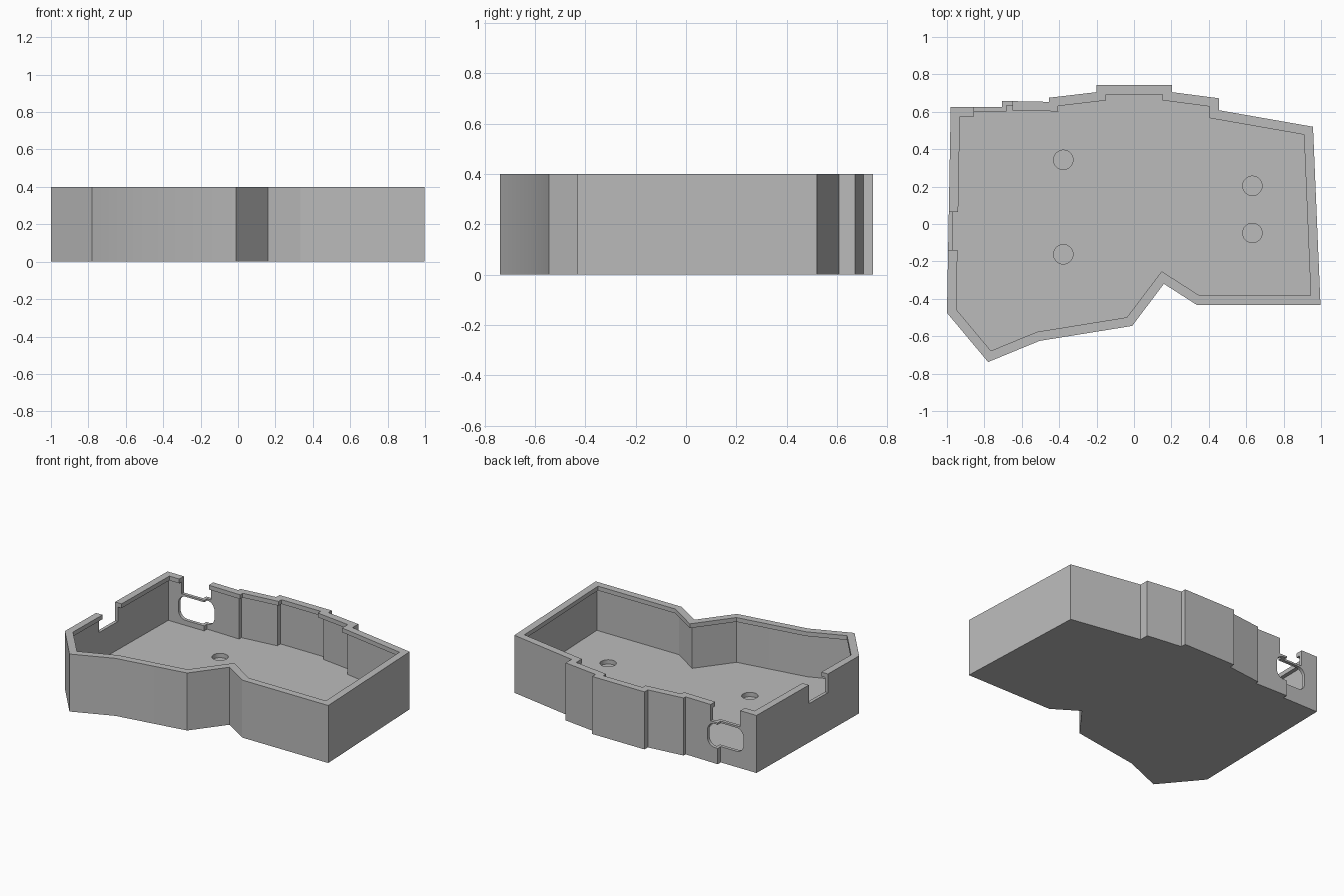
import bpy, bmesh, math
from mathutils import Vector

if "Cube" in bpy.data.objects:
    bpy.data.objects.remove(bpy.data.objects["Cube"])

HEIGHT, FLOOR, LIP = 0.40, 0.075, 0.03
THIN, THICK = 0.023, 0.05

# Outer outline, counter-clockwise seen from above
OUTLINE = [(-0.98, 0.625), (-1, -0.475), (-0.78, -0.738), (-0.505, -0.625),
           (-0.01, -0.545), (0.16, -0.32), (0.335, -0.432), (0.997, -0.432),
           (0.957, 0.52), (0.455, 0.608), (0.455, 0.672), (0.202, 0.705),
           (0.202, 0.742), (-0.2, 0.742), (-0.2, 0.705), (-0.455, 0.675),
           (-0.455, 0.653), (-0.705, 0.658), (-0.705, 0.625)]


def inset(points, d):
    """Move every edge of a counter-clockwise polygon inward by d."""
    result = []
    n = len(points)
    for i in range(n):
        a, b, c = (Vector(points[(i + k) % n]) for k in (-1, 0, 1))
        e1, e2 = (b - a).normalized(), (c - b).normalized()
        n1, n2 = Vector((-e1.y, e1.x)), Vector((-e2.y, e2.x))
        result.append(tuple(b + (n1 + n2) * d / (1 + n1.dot(n2))))
    return result


def prism(name, points, low, high, axis="z"):
    """Extrude a flat polygon along z, or along y when given (x, z) points."""
    def place(p, h):
        return (p[0], p[1], h) if axis == "z" else (p[0], h, p[1])
    bm = bmesh.new()
    bottom = bm.faces.new([bm.verts.new(place(p, low)) for p in points])
    top = bmesh.ops.extrude_face_region(bm, geom=[bottom])["geom"]
    shift = Vector(place((0, 0), high - low))
    bmesh.ops.translate(bm, vec=shift,
                        verts=[v for v in top if isinstance(v, bmesh.types.BMVert)])
    bmesh.ops.recalc_face_normals(bm, faces=bm.faces)
    mesh = bpy.data.meshes.new(name)
    bm.to_mesh(mesh)
    bm.free()
    obj = bpy.data.objects.new(name, mesh)
    bpy.context.collection.objects.link(obj)
    return obj


def rect(x0, x1, y0, y1):
    return [(x0, y0), (x1, y0), (x1, y1), (x0, y1)]


def circle(x, y, r, n=32):
    return [(x + r * math.cos(2 * math.pi * i / n),
             y + r * math.sin(2 * math.pi * i / n)) for i in range(n)]


def rounded_rect(x0, x1, y0, y1, r, steps=6):
    points = []
    corners = [(x1 - r, y1 - r), (x0 + r, y1 - r), (x0 + r, y0 + r), (x1 - r, y0 + r)]
    for k, (cx, cy) in enumerate(corners):
        for i in range(steps + 1):
            t = math.pi / 2 * (k + i / steps)
            points.append((cx + r * math.cos(t), cy + r * math.sin(t)))
    return points


# Solid tray body
tray = prism("case_tray", OUTLINE, 0, HEIGHT)

# Cavity with an overhanging lip at the top
cutters = [
    prism("cavity_cutter", inset(OUTLINE, THIN), FLOOR, HEIGHT - LIP),
    prism("lip_cutter", inset(OUTLINE, THICK), 0.25, 0.5),
    # Notches in the left wall and the back wall
    prism("left_notch_cutter", rect(-1.1, -0.9, -0.14, 0.063), 0.27, 0.5),
    prism("back_notch_cutter", rect(-0.855, -0.65, 0.5, 0.72), 0.287, 0.5),
    # Rounded port opening in the back wall
    prism("port_cutter", rounded_rect(-0.88, -0.625, 0.11, 0.274, 0.055),
          0.55, 0.72, axis="y"),
]
# Shallow round pockets in the floor
for x, y in [(-0.378, 0.343), (-0.378, -0.162), (0.633, 0.204), (0.633, -0.048)]:
    cutters.append(prism("pocket_cutter", circle(x, y, 0.052), FLOOR - 0.03, 0.2))

bpy.context.view_layer.objects.active = tray
tray.select_set(True)
for cutter in cutters:
    cutter.hide_render = True
    mod = tray.modifiers.new(cutter.name, "BOOLEAN")
    mod.operation = "DIFFERENCE"
    mod.solver = "EXACT"
    mod.object = cutter
    bpy.ops.object.modifier_apply(modifier=mod.name)
    bpy.data.objects.remove(cutter)

# One plain grey
grey = bpy.data.materials.new("grey_plastic")
grey.diffuse_color = (0.5, 0.5, 0.5, 1)
grey.use_nodes = True
grey.node_tree.nodes["Principled BSDF"].inputs["Base Color"].default_value = grey.diffuse_color
tray.data.materials.clear()
tray.data.materials.append(grey)
for face in tray.data.polygons:
    face.material_index = 0
bpy.ops.object.shade_smooth_by_angle(angle=math.radians(30))
